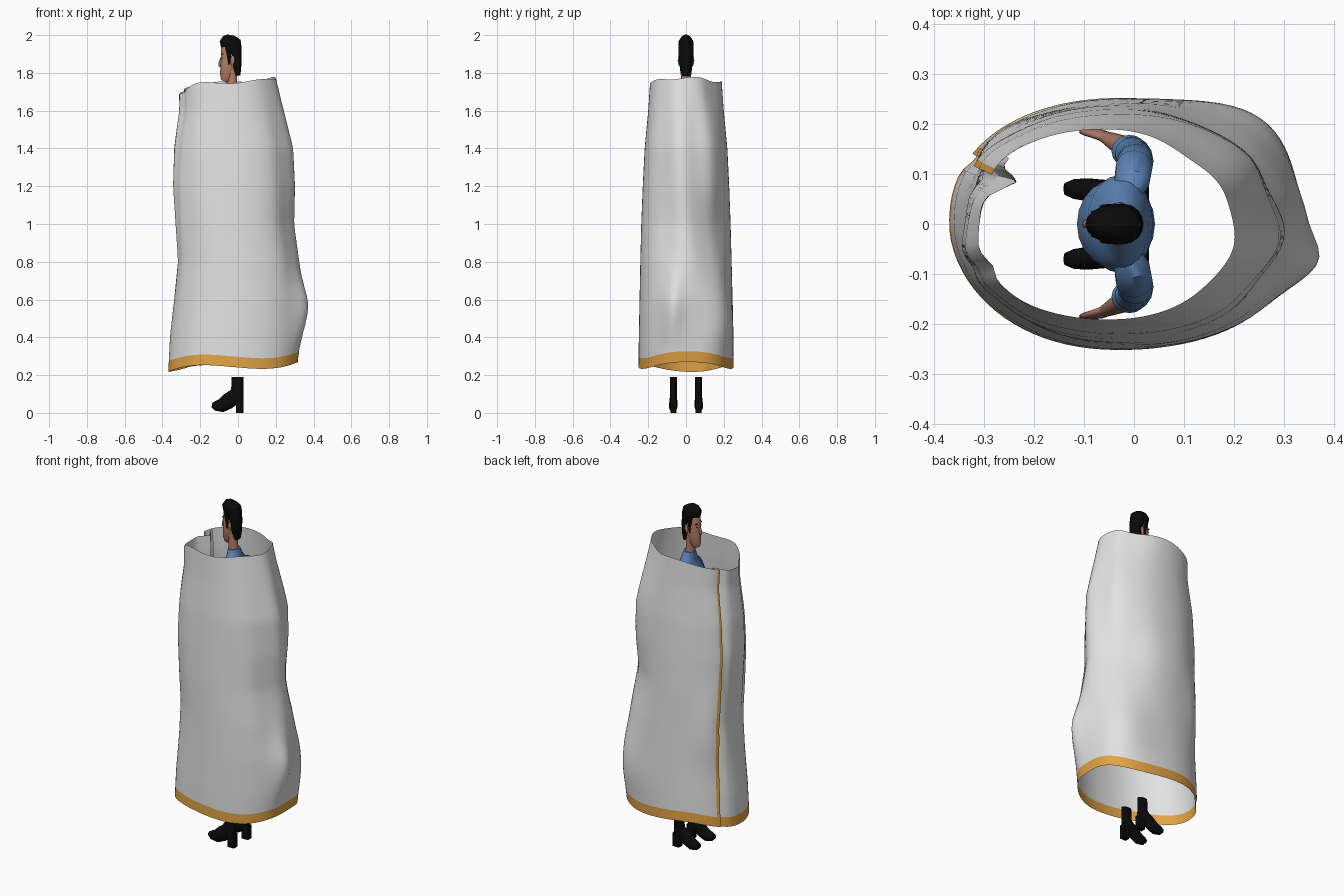
import bpy, bmesh
from math import sin, cos, pi, radians, exp, copysign
from mathutils import Vector

cube = bpy.data.objects.get("Cube")
if cube:
    bpy.data.objects.remove(cube, do_unlink=True)


def material(name, r, g, b):
    m = bpy.data.materials.new(name)
    m.use_nodes = True
    m.diffuse_color = (r, g, b, 1)
    m.node_tree.nodes["Principled BSDF"].inputs["Base Color"].default_value = (r, g, b, 1)
    return m


CLOTH = material("pale grey cloth", .76, .76, .76)
TRIM = material("golden trim", .76, .37, .06)
SHIRT = material("blue shirt", .11, .23, .47)
SKIN = material("skin", .46, .21, .14)
BLACK = material("black", .003, .003, .003)


def finish(name, bm, mats, angle=50):
    me = bpy.data.meshes.new(name)
    bm.to_mesh(me)
    bm.free()
    ob = bpy.data.objects.new(name, me)
    bpy.context.collection.objects.link(ob)
    for m in mats:
        me.materials.append(m)
    bpy.ops.object.select_all(action='DESELECT')
    ob.select_set(True)
    bpy.context.view_layer.objects.active = ob
    bpy.ops.object.shade_smooth_by_angle(angle=radians(angle))
    return ob


def mirror(ob):
    mod = ob.modifiers.new("mirror", 'MIRROR')
    mod.use_axis = (False, True, False)
    return ob


def tube(name, path, mat, sides=16):
    """Loft ellipses along a path of (x, y, z, depth radius, width radius)."""
    bm = bmesh.new()
    pts = [Vector(p[:3]) for p in path]
    rings = []
    for i, p in enumerate(path):
        t = (pts[min(i + 1, len(pts) - 1)] - pts[max(i - 1, 0)]).normalized()
        u = Vector((0, 1, 0))
        u = (u - t * u.dot(t)).normalized()
        w = u.cross(t)
        rings.append([bm.verts.new(pts[i] + w * p[3] * cos(a) + u * p[4] * sin(a))
                      for a in (2 * pi * k / sides for k in range(sides))])
    for lo, hi in zip(rings, rings[1:]):
        for k in range(sides):
            n = (k + 1) % sides
            bm.faces.new((lo[k], lo[n], hi[n], hi[k]))
    bm.faces.new(rings[0][::-1])
    bm.faces.new(rings[-1])
    bmesh.ops.recalc_face_normals(bm, faces=bm.faces)
    return finish(name, bm, [mat])


def box(name, centre, size, mat):
    bm = bmesh.new()
    bmesh.ops.create_cube(bm, size=1)
    for v in bm.verts:
        v.co = Vector(centre) + Vector(a * b for a, b in zip(v.co, size))
    return finish(name, bm, [mat], 30)


# Cloak silhouette: height, min x, max x, half width
OUTLINE = [(.2, -.37, .31, .252), (.4, -.36, .325, .25), (.6, -.34, .33, .246),
           (.8, -.325, .315, .242), (1.0, -.335, .288, .237), (1.2, -.345, .293, .229),
           (1.4, -.335, .285, .219), (1.6, -.308, .24, .2), (1.8, -.31, .195, .187)]


def outline(z):
    for a, b in zip(OUTLINE, OUTLINE[1:]):
        if z <= b[0]:
            f = (z - a[0]) / (b[0] - a[0])
            return [p + (q - p) * f for p, q in zip(a[1:], b[1:])]
    return OUTLINE[-1][1:]


def power(v, p):
    return copysign(abs(v) ** p, v)


def bell(v, mid, width):
    return exp(-((v - mid) / width) ** 2)


def ramp(v, lo, hi):
    f = max(0, min(1, (v - lo) / (hi - lo)))
    return f * f * (3 - 2 * f)


def squareness(a, z):
    """Roundness of each quarter of the cloak: 1 is an ellipse, less is boxier."""
    if cos(a) > 0:
        low, high, up = (.64 if sin(a) > 0 else .8), 1, ramp(z, .3, 1.1)
    else:
        low, high, up = (.88 if sin(a) > 0 else 1.05), .78, ramp(z, .6, 1.7)
    p = low + (high - low) * up
    side = abs(cos(a)) ** .5
    return .8 + (p - .8) * side


def cloak_point(deg, z):
    # The opening leans towards the back near the ground
    deg -= 8 * ramp(cos(radians(deg - 156)), .6, 1) * (1 - z / 1.6)
    a = radians(deg)
    x0, x1, half = outline(z)
    x = (x0 + x1) / 2 + (x1 - x0) / 2 * power(cos(a), .95)
    y = half * power(sin(a), squareness(a, z))
    # Drape: waist and flare on one side, belly near the opening
    drape = bell(deg, 47, 24) * (.026 * bell(z, .48, .17) - .026 * bell(z, .98, .2)
                                 - .018 * ramp(z, 1.45, 1.75))
    drape += .025 * bell(deg, 140, 18) * bell(z, .78, .22)
    x += drape * cos(a)
    y += drape * sin(a)
    # Hanging pleats, hip bulge, front folds and the tucked overlap
    pleat = .010 * ramp(z, .4, 1) * (1 - .6 * ramp(z, 1.4, 1.75))
    x += pleat * sin(7 * a + 2 * z) * cos(a) * abs(cos(a))
    x += .05 * bell(deg, -14, 14) * bell(z, .56, .17)
    x += .055 * bell(deg, -200, 6) * ramp(z, .7, 1.7)
    x += .014 * bell(deg, -160, 6) * ramp(z, .5, 1.1)
    x += .012 * ramp(-deg, 201, 207)
    return x, y


def make_cloak():
    bm = bmesh.new()
    start, end, step, rows = 156, -216, -4, 44
    grid = []
    for i in range((end - start) // step + 1):
        deg = start + i * step
        a = radians(deg)
        foot = .243 + .026 * cos(a) - .06 * cos(a) * sin(a) ** 2
        rim = 1.75 + (.025 * cos(a) ** 2 if cos(a) > 0 else -.06 * cos(a) ** 4)
        rim += .006 * sin(5 * a)
        levels = [foot] + [foot + .056 + (rim - foot - .056) * k / rows for k in range(rows + 1)]
        grid.append([bm.verts.new((*cloak_point(deg, z), z)) for z in levels])
    for i, (p, q) in enumerate(zip(grid, grid[1:])):
        for k in range(rows + 1):
            f = bm.faces.new((q[k], p[k], p[k + 1], q[k + 1]))
            f.material_index = 1 if i == 0 or k == 0 else 0
    finish("cloak", bm, [CLOTH, TRIM], 60)


make_cloak()

# Torso, collar and neck
tube("shirt_torso", [(-.02, 0, .95, .06, .09), (-.025, 0, 1.1, .06, .082),
                     (-.03, 0, 1.3, .068, .086), (-.036, 0, 1.48, .078, .09),
                     (-.028, 0, 1.6, .066, .098), (-.018, 0, 1.65, .048, .085),
                     (-.022, 0, 1.69, .038, .05), (-.025, 0, 1.725, .032, .034)], SHIRT, 20)
tube("neck", [(-.022, 0, 1.66, .027, .027), (-.03, 0, 1.74, .026, .026),
              (-.035, 0, 1.83, .028, .026)], SKIN)

# Arms with rolled sleeves
mirror(tube("sleeve", [(-.01, .05, 1.635, .02, .02), (-.004, .085, 1.625, .036, .03),
                       (.0, .112, 1.57, .037, .036), (.003, .126, 1.48, .036, .034),
                       (.004, .136, 1.36, .033, .03), (-.004, .142, 1.28, .033, .03),
                       (-.015, .147, 1.23, .03, .028)], SHIRT))
for n, (x, y, z) in enumerate([(.001, .14, 1.31), (-.006, .145, 1.26)]):
    mirror(tube("sleeve_roll_%d" % n, [(x, y, z, .032, .029), (x - .003, y, z - .012, .037, .033),
                                       (x - .008, y, z - .03, .032, .029)], SHIRT))
mirror(tube("forearm", [(-.01, .147, 1.25, .024, .022), (-.03, .16, 1.16, .022, .019),
                        (-.055, .173, 1.08, .016, .012)], SKIN))
mirror(tube("hand", [(-.053, .172, 1.09, .015, .01), (-.07, .179, 1.05, .022, .01),
                     (-.088, .183, 1.0, .02, .008), (-.102, .184, .955, .008, .005)], SKIN))

# Head
tube("head", [(-.074, 0, 1.755, .016, .014), (-.062, 0, 1.778, .034, .026),
              (-.052, 0, 1.83, .042, .033), (-.045, 0, 1.885, .046, .036),
              (-.042, 0, 1.94, .047, .036), (-.04, 0, 1.975, .034, .026)], SKIN, 20)
tube("nose", [(-.087, 0, 1.885, .004, .005), (-.095, 0, 1.855, .008, .008),
              (-.096, 0, 1.838, .008, .009), (-.09, 0, 1.83, .003, .004)], SKIN, 8)
mirror(tube("ear", [(-.03, .035, 1.84, .005, .004), (-.028, .038, 1.865, .011, .006),
                    (-.027, .037, 1.888, .007, .004)], SKIN, 8))
mirror(box("eyebrow", (-.083, .017, 1.899), (.006, .018, .005), BLACK))
mirror(box("eye", (-.083, .016, 1.88), (.005, .01, .005), BLACK))

# Hair: back, crown and sideburns
tube("hair_back", [(-.002, 0, 1.785, .014, .02), (-.006, 0, 1.82, .023, .031),
                   (-.012, 0, 1.87, .031, .037), (-.02, 0, 1.92, .04, .04),
                   (-.03, 0, 1.95, .048, .04)], BLACK)
tube("hair_crown", [(-.03, 0, 1.935, .045, .039), (-.038, 0, 1.952, .054, .041),
                    (-.041, 0, 1.97, .056, .038), (-.04, 0, 1.99, .04, .025),
                    (-.038, 0, 2.0, .018, .011)], BLACK)
mirror(tube("sideburn", [(-.047, .033, 1.845, .005, .003), (-.048, .035, 1.89, .011, .004),
                         (-.05, .035, 1.94, .02, .005)], BLACK, 8))

# Heeled boots
mirror(tube("boot_shaft", [(.002, .066, .05, .028, .018), (-.006, .066, .09, .036, .019),
                           (-.004, .066, .13, .032, .018), (-.002, .066, .19, .031, .018)], BLACK))
mirror(tube("boot_foot", [(.02, .066, .09, .022, .016), (-.02, .066, .085, .042, .019),
                          (-.055, .067, .06, .042, .021), (-.09, .068, .038, .036, .023),
                          (-.12, .07, .038, .026, .02), (-.138, .07, .042, .012, .012)], BLACK))
mirror(box("boot_heel", (.01, .065, .04), (.04, .032, .08), BLACK))
